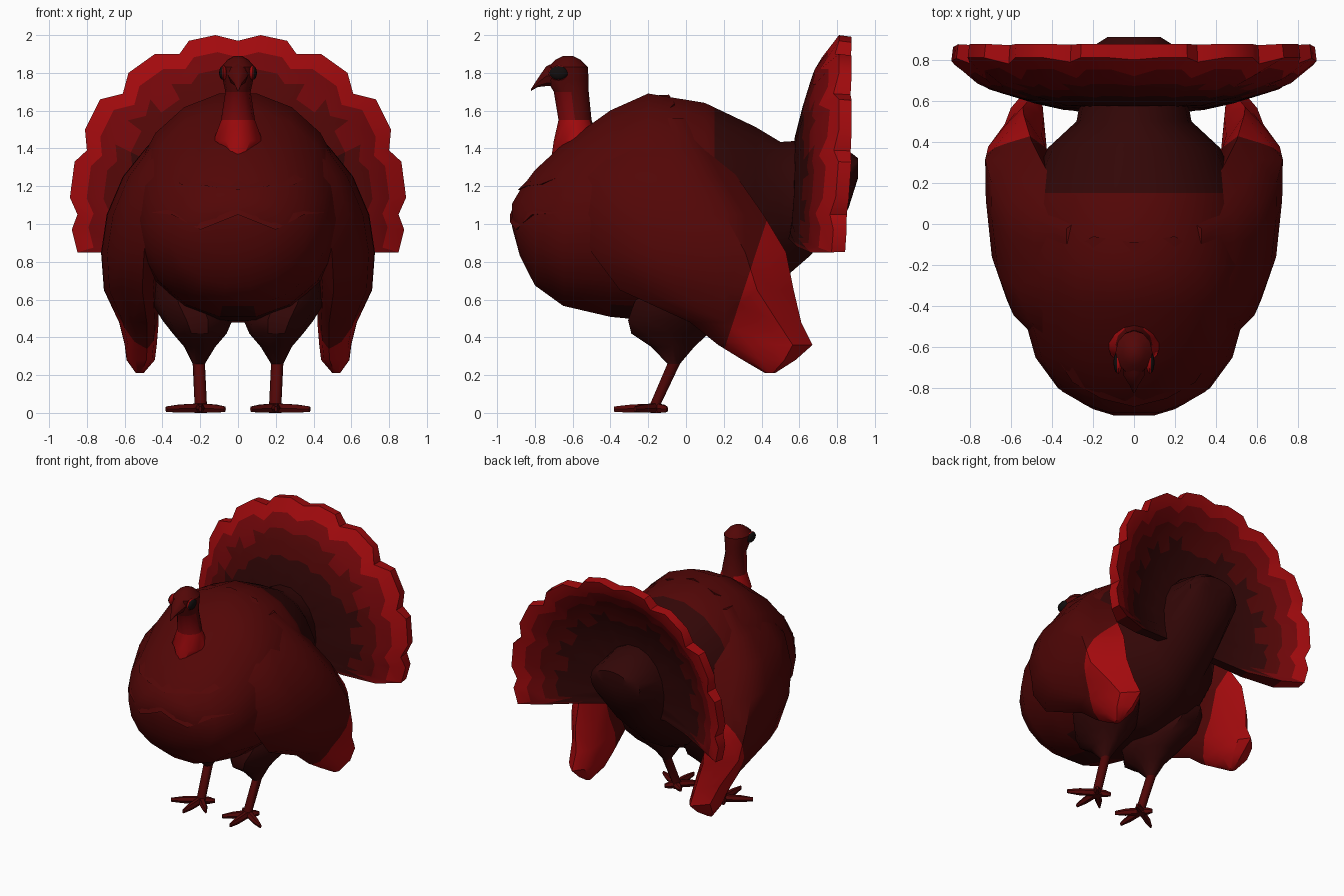
import bpy, bmesh
from math import cos, sin, pi, hypot
from mathutils import Vector
from mathutils.bvhtree import BVHTree

if "Cube" in bpy.data.objects:
    bpy.data.objects.remove(bpy.data.objects["Cube"])


def material(name, r, g, b):
    m = bpy.data.materials.new(name)
    m.diffuse_color = (r, g, b, 1)
    m.use_nodes = True
    m.node_tree.nodes["Principled BSDF"].inputs["Base Color"].default_value = m.diffuse_color
    return m


DARK = material("dark_plumage", 0.032, 0.002, 0.002)
BODY = material("body_plumage", 0.085, 0.002, 0.002)
MID = material("mid_red", 0.17, 0.002, 0.003)
RED = material("feather_tip_red", 0.36, 0.003, 0.004)
BLACK = material("eye_black", 0.006, 0.004, 0.004)


def finish(name, bm, mats, paint=None, mirror=False, cut=None):
    if cut:  # clean colour border along a plane
        bmesh.ops.bisect_plane(bm, geom=bm.verts[:] + bm.edges[:] + bm.faces[:],
                               plane_co=cut[0], plane_no=cut[1])
    bmesh.ops.recalc_face_normals(bm, faces=bm.faces)
    if paint:
        for f in bm.faces:
            f.material_index = mats.index(paint(f.calc_center_median()))
    me = bpy.data.meshes.new(name)
    bm.to_mesh(me)
    bm.free()
    for m in mats:
        me.materials.append(m)
    ob = bpy.data.objects.new(name, me)
    bpy.context.collection.objects.link(ob)
    if mirror:
        ob.modifiers.new("mirror", 'MIRROR').use_mirror_merge = False
    return ob


def loft(name, rings, mats, paint=None, mirror=False, cut=None):
    """Skin a list of point rings and cap both ends."""
    bm = bmesh.new()
    rows = [[bm.verts.new(p) for p in r] for r in rings]
    n = len(rows[0])
    for a, b in zip(rows, rows[1:]):
        for i in range(n):
            j = (i + 1) % n
            bm.faces.new((a[i], a[j], b[j], b[i]))
    bm.faces.new(rows[0])
    bm.faces.new(rows[-1])
    return finish(name, bm, mats, paint, mirror, cut)


def oval(c, u, v, n):
    c, u, v = Vector(c), Vector(u), Vector(v)
    return [c + u * cos(2 * pi * i / n) + v * sin(2 * pi * i / n) for i in range(n)]


def upright(y, bottom, top, hw, n=18):
    """Cross-section facing along y."""
    return oval((0, y, (top + bottom) / 2), (hw, 0, 0), (0, 0, (top - bottom) / 2), n)


def level(z, y0, y1, x0, x1, n=10):
    """Horizontal cross-section."""
    return oval(((x0 + x1) / 2, (y0 + y1) / 2, z), ((x1 - x0) / 2, 0, 0), (0, (y1 - y0) / 2, 0), n)


# body, running back into the tail root
body = loft("body", [upright(*s) for s in [
    (-0.92, 0.98, 1.11, 0.12), (-0.88, 0.83, 1.18, 0.24), (-0.80, 0.67, 1.29, 0.37),
    (-0.65, 0.56, 1.43, 0.48), (-0.40, 0.50, 1.61, 0.55), (-0.20, 0.48, 1.70, 0.57),
    (0.10, 0.47, 1.65, 0.54), (0.37, 0.58, 1.52, 0.42), (0.50, 0.69, 1.44, 0.28),
    (0.66, 0.83, 1.45, 0.25), (0.86, 1.08, 1.39, 0.21), (0.91, 1.24, 1.35, 0.13)]],
    [BODY, DARK], lambda c: DARK if c.y > 0.15 or c.z < 0.56 else BODY,
    cut=((0, 0.15, 0), (0, 1, 0)))

# overlapping feather rows lying on the breast and back
tree = BVHTree.FromPolygons([v.co for v in body.data.vertices],
                            [list(p.vertices) for p in body.data.polygons])


def feather_row(name, half, back):
    edge = [(-a, b) for a, b in half[:0:-1]] + half
    bm = bmesh.new()
    rows = []
    for rise, lift in ((0.1, -0.01), (0, 0.012), (0, -0.02)):
        row = []
        for i, (x, w) in enumerate(edge):
            if back:
                start, d = Vector((x, w - rise, 3)), Vector((0, 0, -1))
            else:
                start, d = Vector((x, -2, w + rise)), Vector((0, 1, 0))
            p = tree.ray_cast(start, d)[0]
            end = i in (0, len(edge) - 1)
            row.append(bm.verts.new(p - d * (min(lift, 0) if end else lift)))
        rows.append(row)
    for a, b in zip(rows, rows[1:]):
        for i in range(len(edge) - 1):
            bm.faces.new((a[i], a[i + 1], b[i + 1], b[i]))
    finish(name, bm, [BODY])


feather_row("upper_breast_feathers", [(0, 1.18), (0.16, 1.2), (0.3, 1.21), (0.38, 1.26)], False)
feather_row("lower_breast_feathers", [(0, 1.05), (0.1, 1.01), (0.2, 0.97), (0.35, 1.05), (0.46, 1.06)], False)
feather_row("back_feathers", [(0, -0.09), (0.2, -0.06), (0.34, -0.15)], True)

# wings: skewed sections, fullest toward the rear outer side
section = [(0, .3), (.13, .68), (.33, .9), (.6, .99), (.79, 1), (.9, .72), (1, .42),
           (.85, .1), (.5, 0), (.15, .1)]
wing_levels = [  # z, y front, y back, x inner, x outer
    (1.56, -0.30, 0.05, 0.15, 0.33), (1.40, -0.48, 0.17, 0.25, 0.49),
    (1.25, -0.58, 0.27, 0.30, 0.61), (1.05, -0.57, 0.41, 0.36, 0.695),
    (0.85, -0.50, 0.53, 0.40, 0.725), (0.65, -0.35, 0.57, 0.42, 0.71),
    (0.48, 0.02, 0.61, 0.42, 0.63), (0.36, 0.17, 0.67, 0.43, 0.60),
    (0.28, 0.30, 0.58, 0.44, 0.59), (0.21, 0.42, 0.47, 0.50, 0.54)]
loft("wings", [[(x0 + s * (x1 - x0), y0 + t * (y1 - y0), z) for t, s in section]
               for z, y0, y1, x0, x1 in wing_levels], [BODY, RED],
     lambda c: RED if c.z < 1.02 and c.y > 0.2 + 0.33 * (c.z - 0.33) else BODY, True,
     ((0, 0.2, 0.33), (0, 1, -0.33)))

# scalloped tail fan: a thin dished shell
half = [(0.12, 2.0), (0.26, 1.97), (0.31, 1.9), (0.44, 1.9), (0.58, 1.80), (0.61, 1.69),
        (0.73, 1.66), (0.81, 1.50), (0.80, 1.39), (0.865, 1.33), (0.89, 1.14), (0.85, 1.05),
        (0.88, 0.97), (0.85, 0.85), (0.71, 0.85), (0.48, 0.88), (0.25, 0.92)]
outline = [(0, 1.97)] + half + [(-x, z) for x, z in half[::-1]]
CZ = 1.1
front = [(0, .565), (.36, .575), (.55, .625), (.75, .69), (.87, .80), (.9, .81), (2, .81)]
rear = [(0, .62), (.36, .64), (.55, .70), (.75, .80), (.82, .865), (.86, .877), (2, .877)]


def depth(r, curve):
    for (a, ya), (b, yb) in zip(curve, curve[1:]):
        if r <= b:
            return ya + (yb - ya) * (r - a) / (b - a)


def fan_ring(s, curve):
    ring = []
    for x, z in outline:
        sag = 0.035 * s * min(max((1.35 - z) / 0.5, 0), 1)
        ring.append((x * s, depth(hypot(x, z - CZ) * s, curve) - sag, CZ + (z - CZ) * s))
    return ring


def fan_paint(c):
    r = hypot(c.x, c.z - CZ)
    return DARK if r < 0.57 else BODY if r < 0.68 else MID if r < 0.78 else RED


steps = (0.05, 0.4, 0.6, 0.7, 0.8, 0.9, 1.0)
loft("tail_fan", [fan_ring(s, front) for s in steps] + [fan_ring(s * 0.99, rear) for s in steps[::-1]],
     [DARK, BODY, MID, RED], fan_paint)

# neck and head with the bright throat
loft("neck_and_head", [level(z, a, b, -w, w, 12) for z, a, b, w in [
    (1.37, -0.71, -0.45, 0.07), (1.44, -0.70, -0.46, 0.13), (1.55, -0.675, -0.50, 0.09),
    (1.70, -0.70, -0.515, 0.067), (1.76, -0.735, -0.515, 0.08), (1.83, -0.73, -0.52, 0.09),
    (1.87, -0.69, -0.56, 0.055), (1.89, -0.65, -0.60, 0.02)]], [BODY, MID, RED],
    lambda c: RED if c.z < 1.52 and c.y < -0.5 else MID if c.z < 1.7 and c.y < -0.58 else BODY)
loft("beak", [upright(*s, n=8) for s in [
    (-0.66, 1.73, 1.87, 0.06), (-0.74, 1.73, 1.835, 0.05),
    (-0.785, 1.725, 1.77, 0.022), (-0.82, 1.705, 1.715, 0.005)]], [BODY])

# eyes and their red rims
for name, mat, x, k in (("eye_rims", RED, 0.076, 1.1), ("eyes", BLACK, 0.083, 1)):
    bm = bmesh.new()
    bmesh.ops.create_uvsphere(bm, u_segments=12, v_segments=8, radius=1)
    bmesh.ops.scale(bm, vec=(0.017, 0.05 * k, 0.036 * k), verts=bm.verts)
    bmesh.ops.translate(bm, vec=(x, -0.675, 1.80), verts=bm.verts)
    finish(name, bm, [mat], mirror=True)

# legs with feathered thighs
loft("legs", [level(*s) for s in [
    (0.70, -0.22, 0.34, 0.08, 0.47), (0.58, -0.29, 0.30, 0.05, 0.455), (0.49, -0.32, 0.22, 0.03, 0.40),
    (0.42, -0.30, 0.13, 0.06, 0.345), (0.35, -0.19, 0.05, 0.12, 0.285),
    (0.26, -0.10, -0.03, 0.175, 0.24), (0.05, -0.19, -0.13, 0.165, 0.23),
    (0.0, -0.19, -0.13, 0.165, 0.23)]], [DARK, BODY],
    lambda c: DARK if c.z > 0.3 else BODY, True)

# toes
for i, (tx, ty) in enumerate([(0.20, -0.38), (0.38, -0.27), (0.07, -0.29), (0.25, -0.10), (0.12, -0.11)]):
    base, tip = Vector((0.2, -0.16, 0.026)), Vector((tx, ty, 0.02))
    side = (tip - base).cross(Vector((0, 0, 1))).normalized()
    loft("toes_%d" % (i + 1), [oval(base.lerp(tip, t), side * w, (0, 0, h), 6) for t, w, h in [
        (0, 0.026, 0.028), (0.6, 0.024, 0.025), (1, 0.008, 0.016)]], [BODY], mirror=True)

# smooth shading with sharp creases kept
for ob in bpy.context.collection.objects:
    ob.select_set(True)
    bpy.context.view_layer.objects.active = ob
bpy.ops.object.shade_smooth_by_angle(angle=0.7)
